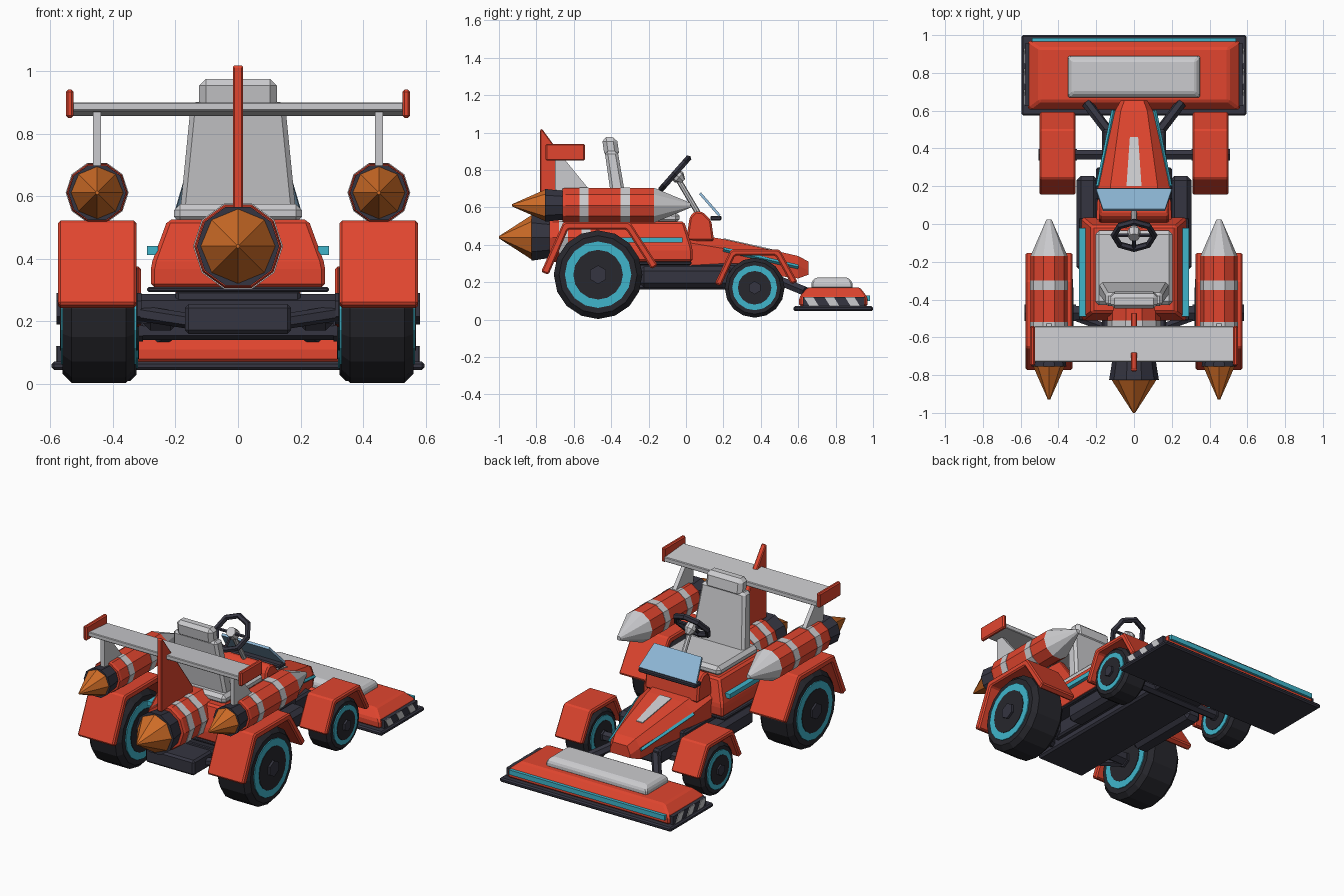
import bpy, bmesh, math
from mathutils import Vector

cube = bpy.data.objects.get("Cube")
if cube:
    bpy.data.objects.remove(cube, do_unlink=True)


def material(name, rgb):
    m = bpy.data.materials.new(name)
    m.use_nodes = True
    m.diffuse_color = (*rgb, 1)
    m.node_tree.nodes["Principled BSDF"].inputs["Base Color"].default_value = (*rgb, 1)
    return m


RED = material("red paint", (.75, .06, .028))
DARK = material("dark trim", (.035, .035, .052))
TYRE = material("tyre black", (.02, .02, .026))
GREY = material("light grey", (.6, .6, .62))
TEAL = material("teal", (.05, .46, .6))
ORANGE = material("orange flame", (.62, .15, .02))
GLASS = material("pale blue glass", (.27, .48, .68))


def loft(name, rings, mat, bevel=0):
    """Skin a list of equal-length rings and cap both ends."""
    bm = bmesh.new()
    vs = [[bm.verts.new(p) for p in ring] for ring in rings]
    n = len(vs[0])
    for a, b in zip(vs, vs[1:]):
        for i in range(n):
            j = (i + 1) % n
            bm.faces.new((a[i], a[j], b[j], b[i]))
    bm.faces.new(vs[0])
    bm.faces.new(vs[-1])
    bmesh.ops.recalc_face_normals(bm, faces=bm.faces)
    if bevel:
        bmesh.ops.bevel(bm, geom=bm.edges[:], offset=bevel, segments=1, affect='EDGES')
    me = bpy.data.meshes.new(name)
    bm.to_mesh(me)
    bm.free()
    me.materials.append(mat)
    ob = bpy.data.objects.new(name, me)
    bpy.context.collection.objects.link(ob)
    return ob


def rect(x, y, z):
    return [(x[0], y[0], z), (x[1], y[0], z), (x[1], y[1], z), (x[0], y[1], z)]


def box(name, x, y, z, mat, bevel=0):
    return loft(name, [rect(x, y, z[0]), rect(x, y, z[1])], mat, bevel)


def prism(name, profile, x, mat, bevel=0):
    """Extrude a side (y, z) profile across x."""
    return loft(name, [[(s, y, z) for y, z in profile] for s in x], mat, bevel)


def lathe(name, origin, direction, profile, mat, sides=10):
    """Faceted solid of revolution; profile is (distance, radius)."""
    o, d = Vector(origin), Vector(direction).normalized()
    v = d.cross(Vector((1, 0, 0) if abs(d.x) < .9 else (0, 0, 1))).normalized()
    u = v.cross(d)
    turn = [2 * math.pi * i / sides for i in range(sides)]
    return loft(name, [[o + d * t + (u * math.cos(a) + v * math.sin(a)) * r for a in turn]
                       for t, r in profile], mat)


def bar(name, a, b, r, mat, sides=6):
    d = Vector(b) - Vector(a)
    return lathe(name, a, d, [(0, r), (d.length, r)], mat, sides)


def arch(name, outer, inner, x, mat):
    """Angular mudguard swept along matching outer and inner paths."""
    loft(name, [[(x[0], *o), (x[1], *o), (x[1], *i), (x[0], *i)]
                for o, i in zip(outer, inner)], mat, .008)


def wheel(name, x0, x1, y, z, r, hub):
    w = x1 - x0
    at, ax = (x0, y, z), (1, 0, 0)
    c = r * .12
    lathe(name + "_tyre", at, ax, [(0, r - c), (c, r), (w - c, r), (w, r - c)], TYRE, 16)
    lathe(name + "_ring", at, ax, [(-.006, r * .75), (w + .006, r * .75)], TEAL, 16)
    lathe(name + "_disc", at, ax, [(-.009, r * .56), (w + .009, r * .56)], TYRE, 16)
    lathe(name + "_hub", at, ax, [(-.02, hub), (w + .022, hub)], DARK, 6)


def rocket(name, x, z, r, front, back, cone, nozzle, tip, bands):
    at, ax = (x, 0, z), (0, 1, 0)
    lathe(name + "_body", at, ax, [(back, r * .96), (back + .015, r), (front, r)], RED)
    for b in bands:
        lathe(name + "_band", at, ax, [(b, r * 1.025), (b + .05, r * 1.025)], GREY)
    if cone > front:
        lathe(name + "_nose_cone", at, ax, [(front, r), (cone, .013)], GREY)
    lathe(name + "_nozzle", at, ax, [(nozzle, r * .94), (back, r * .83)], DARK)
    lathe(name + "_flame", at, ax, [(tip, .006), (nozzle, r * .85)], ORANGE, 8)


# chassis
box("chassis_floor", (-.17, .17), (-.68, .5), (.16, .255), DARK, .012)
box("chassis_spine", (-.2, .2), (-.5, .3), (.2, .3), DARK, .01)
box("body_sill", (-.29, .29), (-.51, .03), (.293, .31), DARK, .005)
bar("rear_axle", (-.4, -.47, .245), (.4, -.47, .245), .042, DARK)
bar("front_axle", (-.45, .367, .17), (.45, .367, .17), .03, DARK)

# main body
loft("body_tub", [rect((-.278, .278), (-.51, .035), .308), rect((-.278, .278), (-.51, .035), .38),
                  rect((-.225, .225), (-.47, -.01), .525)], RED, .012)


def nose_ring(y, low, top, z0, z1):
    half = [(low, z0), (low, z1 - .05), (top, z1)]
    return [(x, y, z) for x, z in half] + [(-x, y, z) for x, z in reversed(half)]


loft("nose", [nose_ring(.02, .2, .14, .28, .46), nose_ring(.2, .19, .125, .27, .43),
              nose_ring(.6, .1, .07, .22, .34), nose_ring(.655, .07, .05, .24, .31)], RED)
loft("nose_stripe", [[(s * w, y, z + h) for s, h in ((-1, -.004), (1, -.004), (1, .005), (-1, .005))]
                     for y, w, z in ((.2, .04, .43), (.46, .022, .3715))], GREY)
prism("cowl", [(0, .42), (.02, .55), (.05, .58), (.09, .575), (.135, .53), (.15, .42)],
      (-.185, .185), RED, .01)

# windscreen
loft("windscreen", [[(-w, y, z), (w, y, z), (w, y + .01, z + .01), (-w, y + .01, z + .01)]
                    for w, y, z in ((.2, .175, .55), (.165, .07, .67))], GLASS)
box("windscreen_base", (-.2, .2), (.13, .19), (.53, .555), DARK, .006)

# seat
box("seat_base", (-.205, .205), (-.43, -.035), (.515, .575), GREY, .02)
loft("seat_back", [rect((-.185, .185), (-.385, -.305), .55),
                   rect((-.15, .15), (-.435, -.365), .9)], GREY, .015)
loft("headrest", [rect((-.125, .125), (-.435, -.355), .87),
                  rect((-.125, .125), (-.45, -.37), .975)], GREY, .022)

# steering wheel
centre = Vector((0, -.06, .78))
bpy.ops.mesh.primitive_torus_add(major_segments=8, minor_segments=6, major_radius=.107,
                                 minor_radius=.018, location=centre, rotation=(.85, 0, 0))
rim = bpy.context.object
rim.name = "steering_wheel"
rim.data.materials.append(DARK)
bar("steering_column", centre, (0, .07, .56), .015, GREY, 8)
lathe("steering_hub", centre, (0, .75, -.66), [(-.015, .03), (.03, .035), (.06, .015)], GREY, 8)
for end in ((.1, 0, 0), (-.1, 0, 0), (0, -.07, -.075)):
    bar("steering_spoke", centre, centre + Vector(end), .01, DARK)

# tail wing and fin
prism("wing", [(-.73, .872), (-.73, .9), (-.54, .885), (-.54, .855)], (-.53, .53), GREY, .004)
prism("tail_fin", [(-.78, .56), (-.78, 1.015), (-.77, 1.02), (-.47, .61), (-.47, .56)],
      (-.016, .016), RED, .005)

# rockets
rocket("centre_rocket", 0, .44, .14, -.4, -.73, -.4, -.825, -1, (-.56, -.68))

# front deck
box("deck_plate", (-.595, .595), (.575, 1), (.045, .072), DARK, .008)
loft("deck_body", [rect((-.56, .56), (.605, .97), .07), rect((-.56, .56), (.605, .97), .12),
                   rect((-.5, .5), (.65, .93), .172)], RED, .01)
loft("deck_pad", [rect((-.35, .35), (.67, .89), .165), rect((-.35, .35), (.67, .89), .2),
                  rect((-.325, .325), (.695, .865), .225)], GREY, .008)
box("deck_light_strip", (-.54, .54), (.965, .985), (.1, .13), TEAL)

# paired parts
for side, s in (("left", 1), ("right", -1)):
    def span(a, b):
        return (a, b) if s > 0 else (-b, -a)

    wheel(side + "_rear_wheel", *span(.33, .56), -.47, .24, .237, .05)
    wheel(side + "_front_wheel", *span(.325, .485), .367, .17, .16, .035)
    arch(side + "_rear_fender",
         [(-.775, .255), (-.655, .522), (-.3, .522), (-.15, .29)],
         [(-.735, .24), (-.63, .482), (-.32, .482), (-.185, .27)], span(.325, .575), RED)
    arch(side + "_front_fender",
         [(.152, .19), (.24, .375), (.5, .375), (.597, .2)],
         [(.187, .18), (.262, .342), (.478, .342), (.562, .19)], span(.31, .5), RED)

    box(side + "_side_rail", span(.19, .305), (-.25, .255), (.17, .285), DARK, .025)
    box(side + "_body_stripe", span(.255, .29), (-.49, -.02), (.412, .44), TEAL)
    bar(side + "_nose_stripe", (s * .19, .2, .375), (s * .108, .6, .282), .012, TEAL, 4)
    bar(side + "_deck_arm", (s * .12, .47, .22), (s * .25, .64, .15), .028, DARK)
    bar(side + "_rear_brace", (s * .15, -.55, .2), (s * .34, -.48, .23), .025, DARK)

    rocket(side + "_rocket", s * .45, .611, .098, -.17, -.66, .025, -.755, -.93, (-.57, -.35))
    prism(side + "_wing_strut", [(-.7, .68), (-.505, .68), (-.66, .87), (-.7, .87)],
          span(.437, .463), GREY)
    box(side + "_wing_end_plate", span(.525, .55), (-.75, -.54), (.85, .94), RED, .007)

    # hazard panel on the deck end
    box(side + "_hazard_panel", span(.555, .578), (.625, .955), (.07, .122), DARK)
    for k in range(3):
        y = .66 + k * .11
        prism(side + "_hazard_stripe", [(y, .072), (y + .05, .072), (y + .02, .121), (y - .03, .121)],
              span(.576, .582), GREY)
